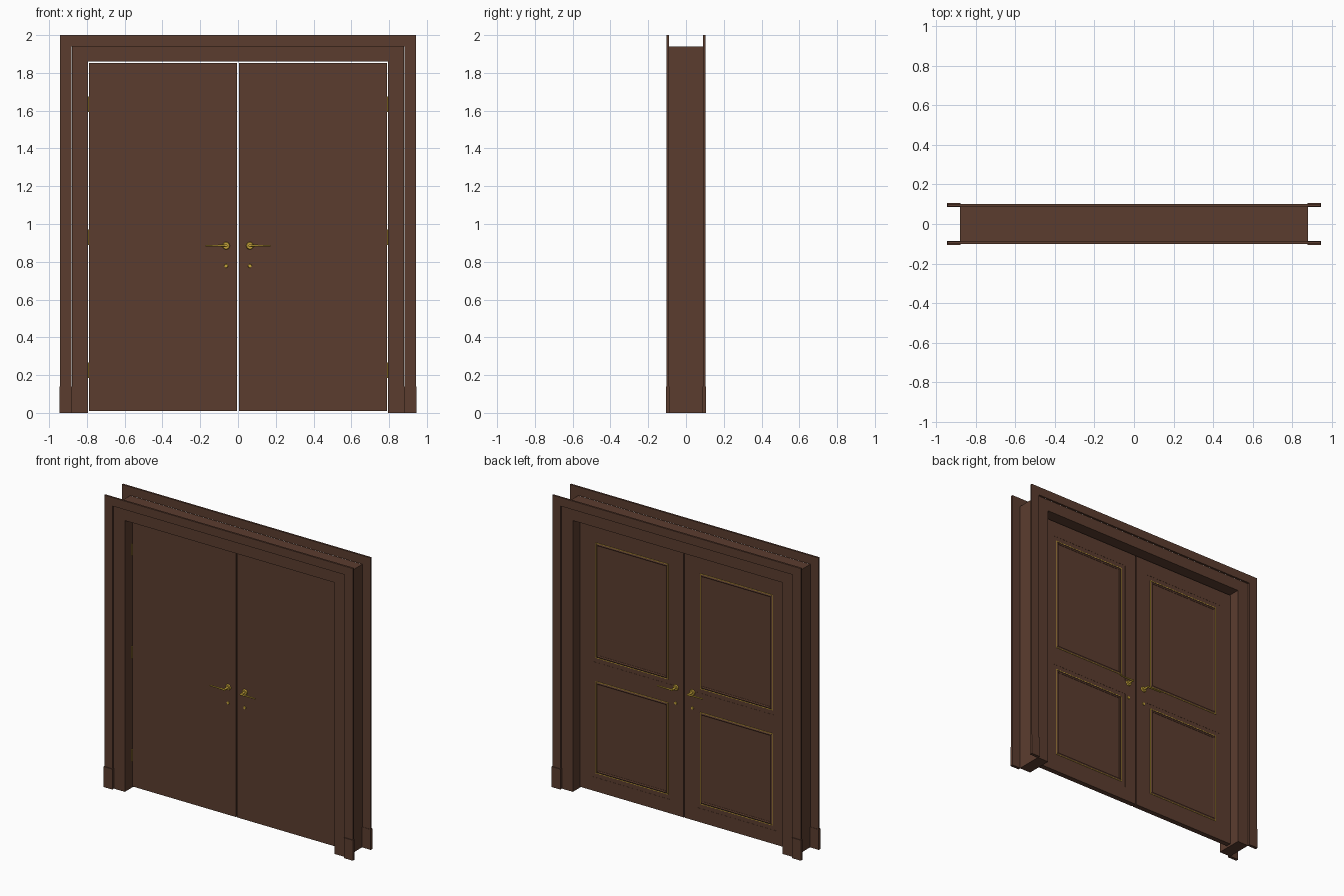
import bpy, bmesh, math
from mathutils import Matrix, Vector

if "Cube" in bpy.data.objects:
    bpy.data.objects.remove(bpy.data.objects["Cube"])


def material(name, rgb):
    m = bpy.data.materials.new(name)
    m.diffuse_color = (*rgb, 1)
    m.use_nodes = True
    m.node_tree.nodes["Principled BSDF"].inputs["Base Color"].default_value = m.diffuse_color
    return m


WOOD = material("brown_wood", (0.105, 0.046, 0.028))
BRASS = material("brass", (0.55, 0.36, 0.04))


def finish(bm, name, mat, smooth=False):
    bmesh.ops.recalc_face_normals(bm, faces=bm.faces)
    me = bpy.data.meshes.new(name)
    bm.to_mesh(me)
    bm.free()
    ob = bpy.data.objects.new(name, me)
    bpy.context.collection.objects.link(ob)
    me.materials.append(mat)
    if smooth:
        bpy.ops.object.select_all(action='DESELECT')
        ob.select_set(True)
        bpy.context.view_layer.objects.active = ob
        bpy.ops.object.shade_smooth_by_angle(angle=math.radians(40))
    return ob


def prism(name, pts, y0, y1, mat=WOOD):
    """Extrude an x/z outline along y."""
    bm = bmesh.new()
    f = bm.faces.new([bm.verts.new((x, y0, z)) for x, z in pts])
    r = bmesh.ops.extrude_face_region(bm, geom=[f])
    bmesh.ops.translate(bm, vec=(0, y1 - y0, 0),
                        verts=[v for v in r['geom'] if isinstance(v, bmesh.types.BMVert)])
    return finish(bm, name, mat)


def box(name, x, y, z, mat=WOOD):
    return prism(name, [(x[0], z[0]), (x[1], z[0]), (x[1], z[1]), (x[0], z[1])], y[0], y[1], mat)


def arch(xo, zo, xi, zi):
    """Upside-down U outline of a door surround."""
    return [(-xo, 0), (-xo, zo), (xo, zo), (xo, 0), (xi, 0), (xi, zi), (-xi, zi), (-xi, 0)]


def rod(name, a, b, r1, r2, mat=BRASS, n=20):
    a, b = Vector(a), Vector(b)
    bm = bmesh.new()
    rot = (b - a).to_track_quat('Z', 'Y').to_matrix().to_4x4()
    bmesh.ops.create_cone(bm, cap_ends=True, segments=n, radius1=r1, radius2=r2,
                          depth=(b - a).length, matrix=Matrix.Translation((a + b) / 2) @ rot)
    return finish(bm, name, mat, True)


def panel(name, x, z, rings, mat=WOOD, cap=True):
    """Loft nested rectangles given as (inset, y)."""
    bm = bmesh.new()
    loops = []
    for i, y in rings:
        loops.append([bm.verts.new(p) for p in (
            (x[0] + i, y, z[0] + i), (x[1] - i, y, z[0] + i),
            (x[1] - i, y, z[1] - i), (x[0] + i, y, z[1] - i))])
    pairs = list(zip(loops, loops[1:]))
    if not cap:
        pairs.append((loops[-1], loops[0]))
    for a, b in pairs:
        for k in range(4):
            bm.faces.new((a[k], a[(k + 1) % 4], b[(k + 1) % 4], b[k]))
    if cap:
        bm.faces.new(loops[0])
        bm.faces.new(loops[-1])
    return finish(bm, name, mat)


# Lining between the two faces of the wall, and the casing on each face
prism("door_lining", arch(0.88, 1.94, 0.795, 1.86), -0.09, 0.09)
for s, side in ((-1, "front"), (1, "back")):
    prism(side + "_casing", arch(0.943, 2.0, 0.881, 1.941), s * 0.089, s * 0.102)
    for m in (-1, 1):
        box(side + "_plinth_block", sorted((m * 0.878, m * 0.946)),
            sorted((s * 0.087, s * 0.107)), (0, 0.14))

YF, YB = -0.015, 0.02                       # door leaf faces
OPENINGS = [(0.105, 0.795), (0.895, 1.745)]

for m, side in ((-1, "left"), (1, "right")):
    def X(a, b):
        return sorted((m * a, m * b))

    # Door leaf: stiles and rails
    for a, b in ((0.004, 0.09), (0.70, 0.79)):
        box(side + "_door_stile", X(a, b), (YF, YB), (0.01, 1.852))
    for z in ((0.01, 0.105), (0.795, 0.895), (1.745, 1.852)):
        box(side + "_door_rail", X(0.09, 0.70), (YF, YB), z)

    # Panels with a sloped margin and a beaded edge on the back
    for z in OPENINGS:
        panel(side + "_door_panel", X(0.09, 0.70), z,
              [(0, YF), (0.048, YF + 0.003), (0.05, YF + 0.007),
               (0.05, YB - 0.008), (0.03, YB - 0.001), (0, YB)][0:3]
              + [(0.05, YB - 0.007), (0.048, YB - 0.001), (0, YB - 0.001)])
        panel(side + "_panel_bead", X(0.09, 0.70), z,
              [(0.03, YB - 0.002), (0.03, YB + 0.002), (0.034, YB + 0.002),
               (0.034, YB - 0.002)], BRASS, cap=False)
        panel(side + "_panel_moulding", X(0.09, 0.70), z,
              [(0.034, YB - 0.002), (0.034, YB + 0.001), (0.042, YB + 0.005),
               (0.05, YB + 0.001), (0.05, YB - 0.008)], WOOD, cap=False)

    # Lever handle and key escutcheon on both faces
    for s, face in ((-1, YF), (1, YB)):
        x, z = m * 0.063, 0.885
        rod(side + "_rosette", (x, face, z), (x, face + s * 0.009, z), 0.020, 0.017)
        rod(side + "_handle_neck", (x, face, z), (x, face + s * 0.048, z), 0.008, 0.007)
        rod(side + "_lever", (x - m * 0.006, face + s * 0.044, z),
            (m * 0.172, face + s * 0.044, z), 0.006, 0.004)
        rod(side + "_key_escutcheon", (x, face, 0.778), (x, face + s * 0.005, 0.778), 0.010, 0.009)

    # Hinges on the front side
    for z in (0.225, 0.93, 1.635):
        rod(side + "_hinge", (m * 0.792, YF - 0.003, z - 0.041),
            (m * 0.792, YF - 0.003, z + 0.041), 0.004, 0.004, n=12)
